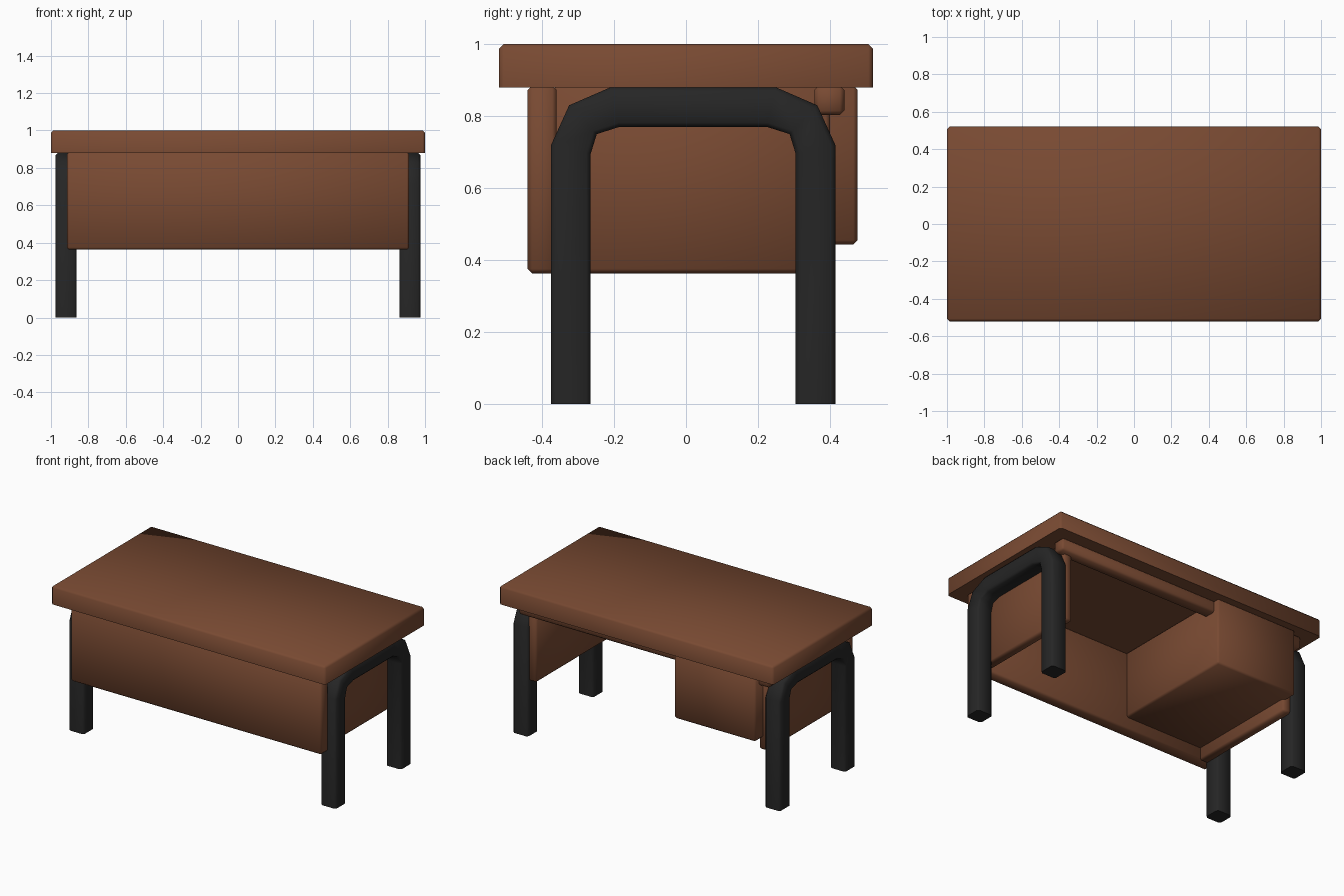
import bpy, bmesh, math

if "Cube" in bpy.data.objects:
    bpy.data.objects.remove(bpy.data.objects["Cube"])


def material(name, rgb):
    m = bpy.data.materials.new(name)
    m.diffuse_color = (*rgb, 1)
    m.use_nodes = True
    m.node_tree.nodes["Principled BSDF"].inputs["Base Color"].default_value = m.diffuse_color
    return m


WOOD = material("brown wood", (0.19, 0.068, 0.032))
METAL = material("black metal", (0.019, 0.019, 0.019))


def finish(bm, name, mat, bevel, keep_sharp_z=None):
    """Chamfer the square edges (except those at one height) and make the object."""
    bmesh.ops.recalc_face_normals(bm, faces=bm.faces)
    edges = [e for e in bm.edges if e.calc_face_angle(0) > math.radians(60)
             and not (keep_sharp_z is not None
                      and all(abs(v.co.z - keep_sharp_z) < 1e-4 for v in e.verts))]
    bmesh.ops.bevel(bm, geom=edges, offset=bevel, segments=1, profile=0.5,
                    affect='EDGES')
    me = bpy.data.meshes.new(name)
    bm.to_mesh(me)
    bm.free()
    me.materials.append(mat)
    ob = bpy.data.objects.new(name, me)
    bpy.context.collection.objects.link(ob)
    bpy.ops.object.select_all(action='DESELECT')
    ob.select_set(True)
    bpy.context.view_layer.objects.active = ob
    bpy.ops.object.shade_smooth_by_angle(angle=math.radians(60))
    return ob


def box(name, x, y, z, bevel=0.012, keep_sharp_z=None):
    bm = bmesh.new()
    bmesh.ops.create_cube(bm, size=1)
    for v in bm.verts:
        v.co = [r[0] + (c + 0.5) * (r[1] - r[0]) for c, r in zip(v.co, (x, y, z))]
    return finish(bm, name, WOOD, bevel, keep_sharp_z)


# Arched legs: half outlines (distance from arch centre, height)
OUTER = [(0.395, 0), (0.395, 0.72), (0.345, 0.83), (0.23, 0.88)]
INNER = [(0.285, 0), (0.285, 0.695), (0.268, 0.75), (0.205, 0.77)]


def leg(name, x0, x1, cy=0.02):
    bm = bmesh.new()
    full = lambda h: [(cy - d, z) for d, z in h] + [(cy + d, z) for d, z in h[::-1]]
    rings = []
    for o, i in zip(full(OUTER), full(INNER)):
        rings.append([bm.verts.new((x, *p)) for x, p in
                      ((x0, o), (x1, o), (x1, i), (x0, i))])
    for a, b in zip(rings, rings[1:]):
        for k in range(4):
            bm.faces.new((a[k], a[(k + 1) % 4], b[(k + 1) % 4], b[k]))
    bm.faces.new(rings[0])
    bm.faces.new(rings[-1])
    return finish(bm, name, METAL, 0.012, 0)


# Top and front panel
box("tabletop", (-1, 1), (-0.52, 0.52), (0.88, 1), 0.013, 0.88)
box("front_panel", (-0.915, 0.915), (-0.44, -0.36), (0.363, 0.885))

# Side panels and legs, mirrored left and right
for side, s in (("left", -1), ("right", 1)):
    box(side + "_panel", sorted((s * 0.81, s * 0.875)), (-0.37, 0.40), (0.363, 0.885))
    leg(side + "_leg_arch", *sorted((s * 0.863, s * 0.975)))

# Back rail and drawer box
box("back_rail", (-0.915, 0.915), (0.357, 0.44), (0.803, 0.885))
box("drawer_box", (-0.84, -0.245), (-0.37, 0.477), (0.443, 0.885))
